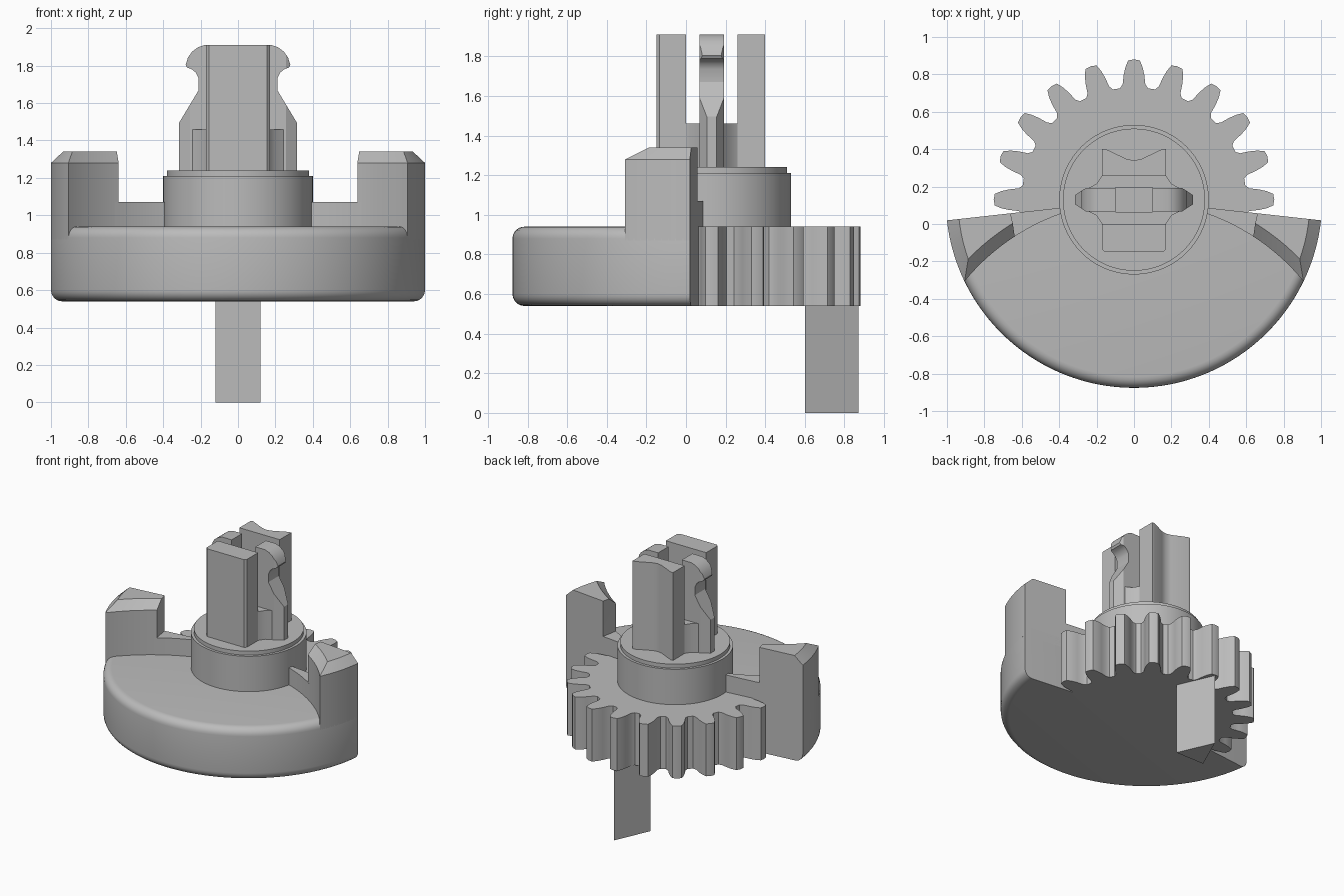
import bpy, bmesh, math
from math import sin, cos, radians, sqrt

cube = bpy.data.objects.get("Cube")
if cube:
    bpy.data.objects.remove(cube, do_unlink=True)

grey = bpy.data.materials.new("plain_grey")
grey.use_nodes = True
grey.diffuse_color = (0.5, 0.5, 0.5, 1)
grey.node_tree.nodes["Principled BSDF"].inputs["Base Color"].default_value = grey.diffuse_color

CY = 0.13            # y of the rotation axis
R = 1.006            # counterweight radius
EDGE = radians(6.3)  # tilt of the counterweight's straight edges
BASE, TOP = 0.54, 0.94
DISH_Y, DISH_R = -1.05, 1.172   # circle bounding the low front deck


def finish(name, bm):
    bmesh.ops.remove_doubles(bm, verts=bm.verts, dist=1e-5)
    bmesh.ops.recalc_face_normals(bm, faces=bm.faces)
    mesh = bpy.data.meshes.new(name)
    bm.to_mesh(mesh)
    bm.free()
    mesh.materials.append(grey)
    obj = bpy.data.objects.new(name, mesh)
    bpy.context.collection.objects.link(obj)
    return obj


def loft(name, rings):
    """Skin matching closed rings of points and cap both ends."""
    bm = bmesh.new()
    vs = [[bm.verts.new(p) for p in ring] for ring in rings]
    n = len(rings[0])
    for a, b in zip(vs, vs[1:]):
        for i in range(n):
            j = (i + 1) % n
            bm.faces.new((a[i], a[j], b[j], b[i]))
    bm.faces.new(vs[0][::-1])
    bm.faces.new(vs[-1])
    return finish(name, bm)


def prism(name, outline, z0, z1):
    return loft(name, [[(x, y, z) for x, y in outline] for z in (z0, z1)])


def flip(points, side):
    return [(side * p[0],) + tuple(p[1:]) for p in points]


def polar(r, a):
    return (r * cos(a), CY + r * sin(a))


def edge_y(x):
    return CY - x * math.tan(EDGE)


def dish_y(x, d=0):
    return DISH_Y + sqrt((DISH_R + d) ** 2 - x * x)


# Counterweight: rounded-rim sector swept about the axis
f = 0.06
profile = [(0, BASE)]
profile += [(R - f + f * sin(a), BASE + f - f * cos(a)) for a in [radians(15 * i) for i in range(7)]]
profile += [(R - f + f * cos(a), TOP - f + f * sin(a)) for a in [radians(15 * i) for i in range(7)]]
profile.append((0, TOP))
steps = 80
rings = []
for i in range(steps + 1):
    a = math.pi + EDGE + (math.pi - 2 * EDGE) * i / steps
    rings.append([polar(r, a) + (z,) for r, z in profile])
counterweight = loft("counterweight", rings)

# Gear: eleven exposed teeth, closed through the axis
tooth = [(0.6, -7.2), (0.62, -5.6), (0.67, -4.7), (0.71, -3.7), (0.745, -2.4), (0.75, 0)]
tooth += [(r, -a) for r, a in tooth[-2::-1]]
outline = [polar(r, radians(18 * k + a)) for k in range(11) for r, a in tooth]
outline.append((0, CY - 0.02))
prism("gear", outline, BASE, TOP)

# Hub with a small step at the top
circle = [radians(360 * i / 72) for i in range(72)]
loft("hub", [[polar(r, a) + (z,) for a in circle]
             for r, z in ((0.4, 0.9), (0.4, 1.21), (0.38, 1.21), (0.38, 1.24))])


# Corner posts with chamfered tops, and the low walls joining them to the hub
def post_outline(d, x0):
    r, n = R - d, 16
    k = DISH_R + d
    y1 = (k * k - r * r + CY ** 2 - DISH_Y ** 2) / (2 * (CY - DISH_Y))
    x1 = sqrt(r * r - (y1 - CY) ** 2)
    a1 = math.atan2(y1 - CY, x1)
    pts = []
    for i in range(n):
        x = x0 + (x1 - x0) * i / n
        pts.append((x, dish_y(x, d)))
    pts += [polar(r, a1 + (-EDGE - a1) * i / n) for i in range(n + 1)]
    pts.append((0.66, edge_y(0.66)))
    return pts


for side, label in ((1, "left"), (-1, "right")):
    levels = ((0, 0.638, 0.87), (0, 0.638, 1.28), (0.065, 0.648, 1.34))
    loft(label + "_post", [flip([p + (z,) for p in post_outline(d, x0)], side)
                           for d, x0, z in levels])
    xs = [0.3 + 0.04 * i for i in range(10)]
    wall = [(x, dish_y(x)) for x in xs] + [(x, edge_y(x)) for x in (xs[-1], xs[0])]
    prism(label + "_wall", flip(wall, side), 0.9, 1.07)

# Two upright prongs, the rear one grooved along its back
front = [(-0.17, 0), (-0.17, -0.135), (-0.155, -0.15),
         (0.155, -0.15), (0.17, -0.135), (0.17, 0)]
prism("front_prong", front, 1.2, 1.91)
half = [(0.17, 0.26), (0.17, 0.4), (0.15, 0.4), (0.04, 0.348)]
prism("rear_prong", half + [(0, 0.34)] + flip(half, -1)[::-1], 1.2, 1.91)

# Collar between the prongs, with a slot in the middle
collar = [(0, 0), (0.17, 0), (0.2, 0.045), (0.315, 0.105), (0.315, 0.155),
          (0.2, 0.215), (0.17, 0.26), (0, 0.26), (0, 0.195), (0.1, 0.195),
          (0.1, 0.065), (0, 0.065)]

# Hooked spring clips, trimmed to the collar's pointed plan
clip = [(0.1, 1.22), (0.1, 1.91), (0.18, 1.91), (0.215, 1.898), (0.245, 1.875),
        (0.267, 1.845), (0.28, 1.805), (0.272, 1.79), (0.245, 1.78), (0.225, 1.762),
        (0.212, 1.735), (0.21, 1.67), (0.33, 1.47), (0.33, 1.22)]
plan = [(0, 0.02), (0.23, 0.05), (0.315, 0.105), (0.315, 0.155), (0.23, 0.21), (0, 0.24)]
for side, label in ((1, "left"), (-1, "right")):
    prism(label + "_collar", flip(collar, side), 1.2, 1.46)
    body = loft(label + "_clip", [flip([(x, y, z) for x, z in clip], side) for y in (0.067, 0.193)])
    cutter = prism("clip_trim", flip(plan, side), 1.1, 2)
    cutter.hide_render = True
    mod = body.modifiers.new("trim", "BOOLEAN")
    mod.operation, mod.object, mod.solver = "INTERSECT", cutter, "EXACT"
    graph = bpy.context.evaluated_depsgraph_get()
    body.data = bpy.data.meshes.new_from_object(body.evaluated_get(graph))
    body.modifiers.clear()
    bpy.data.objects.remove(cutter, do_unlink=True)

# Triangular key hanging below the rear tooth
prism("key", [(-0.12, 0.6), (0.12, 0.6), (0, 0.87)], 0, 0.56)

# Smooth the curved surfaces, keep edges crisp
for obj in bpy.context.collection.objects:
    obj.select_set(obj.type == "MESH")
    if obj.type == "MESH":
        bpy.context.view_layer.objects.active = obj
bpy.ops.object.shade_smooth_by_angle(angle=radians(30))
